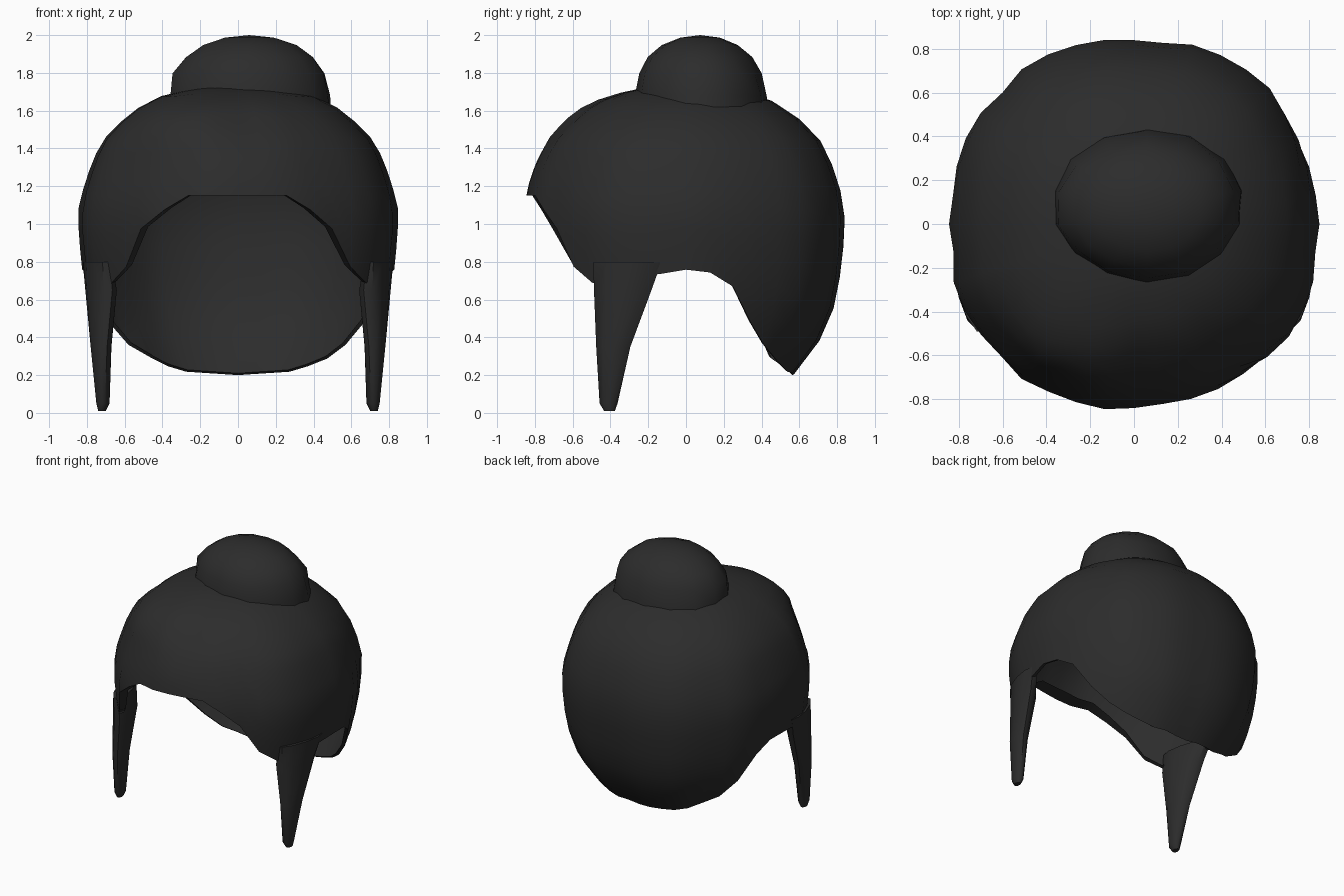
import bpy, bmesh, math, random

if "Cube" in bpy.data.objects:
    bpy.data.objects.remove(bpy.data.objects["Cube"])
random.seed(4)

mat = bpy.data.materials.new("charcoal hair")
mat.diffuse_color = (0.025, 0.025, 0.025, 1)
mat.use_nodes = True
mat.node_tree.nodes["Principled BSDF"].inputs["Base Color"].default_value = mat.diffuse_color


def lerp_table(table, t):
    if t <= table[0][0]:
        return table[0][1]
    for (a, va), (b, vb) in zip(table, table[1:]):
        if t <= b:
            return va + (vb - va) * (t - a) / (b - a)
    return table[-1][1]


def finish(name, bm, angle=50):
    bmesh.ops.recalc_face_normals(bm, faces=bm.faces)
    me = bpy.data.meshes.new(name)
    bm.to_mesh(me)
    bm.free()
    me.materials.append(mat)
    ob = bpy.data.objects.new(name, me)
    bpy.context.collection.objects.link(ob)
    bpy.ops.object.select_all(action='DESELECT')
    ob.select_set(True)
    bpy.context.view_layer.objects.active = ob
    bpy.ops.object.shade_smooth_by_angle(angle=math.radians(angle))
    return ob


def bridge(bm, a, b):
    n = len(a)
    for i in range(n):
        j = (i + 1) % n
        bm.faces.new((a[i], a[j], b[j], b[i]))


# Radius of the hair mass by height, and hairline height by angle from the front
RADIUS = [(0.2, .57), (.36, .70), (.55, .785), (.75, .825), (.95, .845), (1.1, .845), (1.22, .81),
          (1.35, .765), (1.45, .71), (1.55, .61), (1.62, .52), (1.68, .4), (1.72, .22)]
HAIRLINE = [(0, 1.15), (19, 1.15), (35, 1.0), (42, .83), (50, .68), (78, .73), (95, .77),
            (107, .69), (118, .46), (130, .31), (150, .22), (180, .2)]

# Main hair: hollow shell of rings from crown to hairline, with a turned-in fringe lip
N, ROWS = 40, 11
bm = bmesh.new()
ripple = [random.uniform(-.016, .016) for _ in range(N)]
rings = []
for k in range(ROWS + 1):
    ring = []
    for i in range(N):
        deg = 360 * i / N
        a = math.radians(deg)
        off = min(deg, 360 - deg)
        rim = lerp_table(HAIRLINE, off)
        t = k / ROWS
        z = 1.72 - (1.72 - rim) * t ** 1.3
        r = lerp_table(RADIUS, z) + ripple[i] * min(1, 2 * t)
        # fringe lip at the front and swept hump at the front left
        r += .03 * max(0, 1 - off / 28) * max(0, 1 - abs(z - 1.25) / .25)
        hump = math.exp(-((deg - 325) / 28) ** 2) * math.exp(-((z - 1.58) / .14) ** 2)
        r += .07 * hump
        r *= 1 + .02 * (1 - math.cos(4 * a)) / 2
        ring.append(bm.verts.new((r * math.sin(a), -r * math.cos(a), z)))
    rings.append(ring)
inner = []
for i, v in enumerate(rings[-1]):
    off = min(360 * i / N, 360 - 360 * i / N)
    s = 1 - lerp_table([(0, .13), (25, .1), (50, .04), (180, .02)], off)
    inner.append(bm.verts.new((v.co.x * s, v.co.y * s, v.co.z + .01)))
rings.append(inner)
for a, b in zip(rings, rings[1:]):
    bridge(bm, a, b)
bm.faces.new(rings[0])
finish("main_hair", bm)

# Bun on the crown, flattened on top and blending down the back
bm = bmesh.new()
bmesh.ops.create_uvsphere(bm, u_segments=14, v_segments=10, radius=1)
for v in [v for v in bm.verts if v.co.z < -.4]:
    bm.verts.remove(v)
for v in bm.verts:
    k = 1 + random.uniform(-.02, .02)
    x, y, z = v.co
    flare = 1 + .25 * max(0, -z) + .12 * max(0, y) * max(0, .4 - z)
    v.co = (.06 + .43 * x * k * flare, .075 + .34 * y * k * flare,
            1.68 + .32 * math.copysign(abs(z) ** .85, z))
finish("bun", bm)

# Side locks hanging in front of the ears: z, x, y, half width, half depth
LOCK = [(.01, .72, -.405, .02, .03), (.05, .715, -.41, .035, .05), (.35, .725, -.385, .055, .095),
        (.65, .725, -.335, .075, .16), (.8, .745, -.31, .06, .19)]
for side, name in ((1, "right_lock"), (-1, "left_lock")):
    bm = bmesh.new()
    loops = []
    for z, x, y, w, d in LOCK:
        loop = []
        for i in range(10):
            a = math.tau * i / 10
            px = x + w * math.cos(a) + .35 * max(0, d - .05) * math.sin(a)
            loop.append(bm.verts.new((side * px, y + d * math.sin(a), z)))
        loops.append(loop)
    for a, b in zip(loops, loops[1:]):
        bridge(bm, a, b)
    bm.faces.new(loops[0])
    bm.faces.new(loops[-1])
    finish(name, bm)
